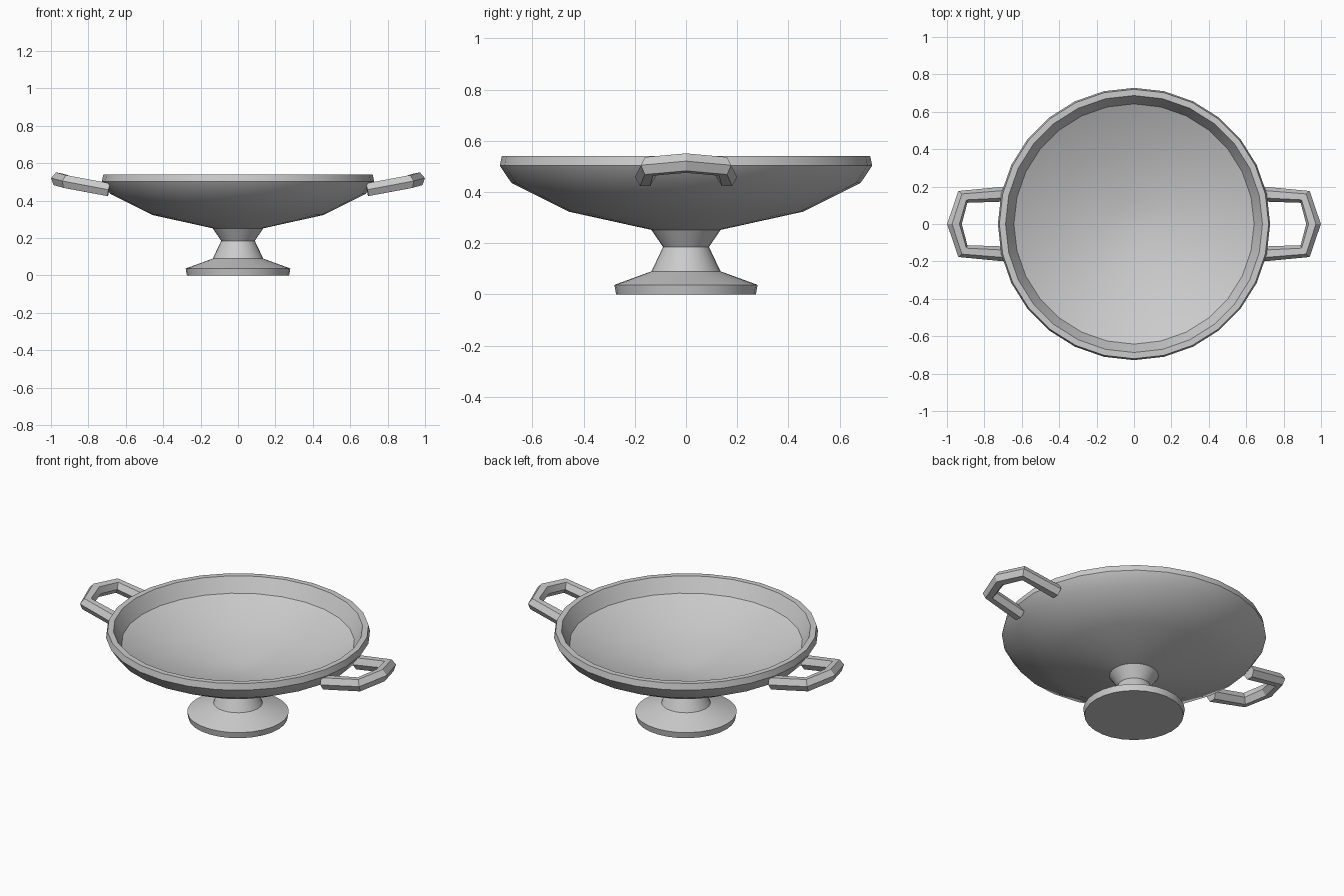
import bpy, bmesh, math
from mathutils import Vector

if "Cube" in bpy.data.objects:
    bpy.data.objects.remove(bpy.data.objects["Cube"])

SIDES = 28


def finish(name, bm, angle):
    bmesh.ops.recalc_face_normals(bm, faces=bm.faces)
    mesh = bpy.data.meshes.new(name)
    bm.to_mesh(mesh)
    bm.free()
    ob = bpy.data.objects.new(name, mesh)
    bpy.context.collection.objects.link(ob)
    bpy.ops.object.select_all(action='DESELECT')
    ob.select_set(True)
    bpy.context.view_layer.objects.active = ob
    bpy.ops.object.shade_smooth_by_angle(angle=math.radians(angle))
    return ob


def skin(bm, rings):
    """Bridge successive vertex rings and cap both ends."""
    for a, b in zip(rings, rings[1:]):
        n = len(a)
        for i in range(n):
            j = (i + 1) % n
            bm.faces.new((a[i], a[j], b[j], b[i]))
    bm.faces.new(rings[0])
    bm.faces.new(rings[-1])


def lathe(name, profile):
    bm = bmesh.new()
    rings = []
    for r, z in profile:
        rings.append([bm.verts.new((r * math.cos(t), r * math.sin(t), z))
                      for t in (2 * math.pi * i / SIDES for i in range(SIDES))])
    skin(bm, rings)
    return finish(name, bm, 30)


def handle(name, sx, radius=0.04):
    path = [Vector((sx * x, y, z)) for x, y, z in (
        (0.69, 0.16, 0.458), (0.915, 0.145, 0.50), (0.96, 0, 0.513),
        (0.915, -0.145, 0.50), (0.69, -0.16, 0.458))]
    tilt_up = Vector((-sx * 0.2, 0, 1)).normalized()
    bm = bmesh.new()
    rings = []
    for i, p in enumerate(path):
        # tangent averaged at the bends
        before = (p - path[i - 1]).normalized() if i else Vector()
        after = (path[i + 1] - p).normalized() if i < len(path) - 1 else Vector()
        side = (before + after).cross(tilt_up).normalized()
        rings.append([bm.verts.new(p + radius * (side * math.cos(k * math.pi / 3)
                                                 + tilt_up * math.sin(k * math.pi / 3)))
                      for k in range(6)])
    skin(bm, rings)
    return finish(name, bm, 30)


# Foot, stem, bowl outside, rim and hollow inside as one turned body
lathe("footed_bowl", [
    (0.273, 0), (0.28, 0.037), (0.135, 0.09), (0.09, 0.185), (0.135, 0.252),
    (0.457, 0.323), (0.682, 0.435), (0.728, 0.503), (0.72, 0.54),
    (0.687, 0.54), (0.642, 0.455), (0.43, 0.355), (0.13, 0.29), (0.02, 0.283)])

# Angular hexagonal loop handles on both sides
handle("handle_left", -1)
handle("handle_right", 1)
